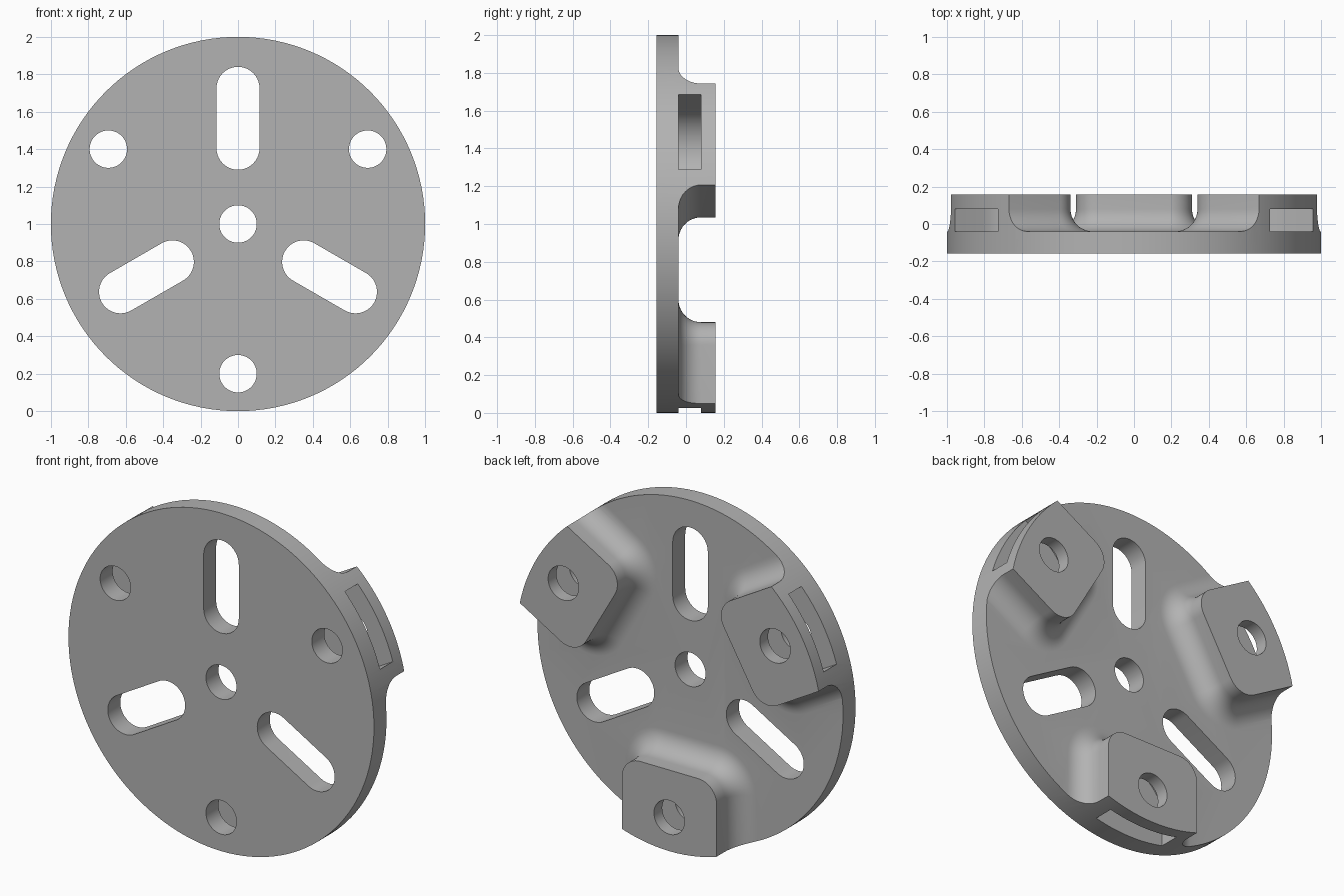
import bpy, bmesh, math
from math import pi, sin, cos

if "Cube" in bpy.data.objects:
    bpy.data.objects.remove(bpy.data.objects["Cube"], do_unlink=True)

BACK, FRONT, FLOOR, POCKET_TOP = 0.157, -0.157, -0.04, 0.08
PAD_ANGLES = [math.radians(a) for a in (30, 150, 270)]
SLOT_ANGLES = [a + pi / 3 for a in PAD_ANGLES]

grey = bpy.data.materials.new("grey")
grey.use_nodes = True
colour = (0.45, 0.45, 0.45, 1)
grey.diffuse_color = colour
grey.node_tree.nodes["Principled BSDF"].inputs["Base Color"].default_value = colour


def arc(cx, cy, radius, start, end, steps):
    return [(cx + radius * cos(start + (end - start) * i / steps),
             cy + radius * sin(start + (end - start) * i / steps))
            for i in range(steps + 1)]


def circle(cx, radius, steps=48):
    return arc(cx, 0, radius, 0, 2 * pi, steps)[:-1]


def obround(inner, outer, radius):
    return (arc(outer, 0, radius, -pi / 2, pi / 2, 20)
            + arc(inner, 0, radius, pi / 2, 1.5 * pi, 20))


def pad_outline(grow):
    """Pad footprint, open to the rim, with its two inner corners rounded."""
    half, inner, corner = 0.31 + grow, 0.52 - grow, 0.12 + grow
    cx, cy = inner + corner, half - corner
    return ([(1.2, -half), (1.2, half)]
            + arc(cx, cy, corner, pi / 2, pi, 12)
            + arc(cx, -cy, corner, pi, 1.5 * pi, 12))


def loft(name, layers, angle=0):
    """Solid through (outline, depth) layers, turned about the hub axis."""
    bm = bmesh.new()
    rings = [[bm.verts.new((r * cos(angle) - s * sin(angle), y,
                            1 + r * sin(angle) + s * cos(angle)))
              for r, s in outline] for outline, y in layers]
    for low, high in zip(rings, rings[1:]):
        for i in range(len(low)):
            j = (i + 1) % len(low)
            bm.faces.new((low[i], low[j], high[j], high[i]))
    bm.faces.new(rings[0])
    bm.faces.new(rings[-1])
    bmesh.ops.recalc_face_normals(bm, faces=bm.faces)
    mesh = bpy.data.meshes.new(name)
    bm.to_mesh(mesh)
    bm.free()
    mesh.materials.append(grey)
    obj = bpy.data.objects.new(name, mesh)
    bpy.context.collection.objects.link(obj)
    return obj


def prism(name, outline, y0, y1, angle=0):
    return loft(name, [(outline, y0), (outline, y1)], angle)


def combine(target, tool, operation):
    tool.hide_render = True
    mod = target.modifiers.new(operation.lower(), "BOOLEAN")
    mod.operation, mod.solver, mod.object = operation, "EXACT", tool
    bpy.context.view_layer.objects.active = target
    bpy.ops.object.modifier_apply(modifier=mod.name)
    bpy.data.objects.remove(tool, do_unlink=True)


# Round plate, oversized until it is trimmed
plate = prism("mounting_plate", circle(0, 1.4, 64), FRONT, FLOOR)

# Raised pads with a concave fillet at the base
fillet = POCKET_TOP - FLOOR
layers = [(pad_outline(fillet), FLOOR - 0.03)]
for i in range(11):
    a = pi / 2 * i / 10
    layers.append((pad_outline(fillet * (1 - sin(a))),
                   FLOOR + fillet * (1 - cos(a))))
layers.append((pad_outline(0), BACK))
for angle in PAD_ANGLES:
    combine(plate, loft("pad", layers, angle), "UNION")

# Trim everything to the round rim
combine(plate, prism("rim_trim", circle(0, 1.0, 128), -0.5, 0.5), "INTERSECT")

# Hub hole, long slots, bolt holes and rim pockets
combine(plate, prism("hub_cutter", circle(0, 0.1), -0.5, 0.5), "DIFFERENCE")
for angle in SLOT_ANGLES:
    combine(plate, prism("slot_cutter", obround(0.405, 0.725, 0.115),
                         -0.5, 0.5, angle), "DIFFERENCE")
for angle in PAD_ANGLES:
    combine(plate, prism("pocket_cutter", obround(0.8, 1.3, 0.23),
                         FLOOR, POCKET_TOP, angle), "DIFFERENCE")
    combine(plate, prism("bolt_cutter", circle(0.8, 0.1),
                         -0.5, 0.5, angle), "DIFFERENCE")

# Smooth curves, keep edges crisp
bpy.ops.object.select_all(action="DESELECT")
plate.select_set(True)
bpy.context.view_layer.objects.active = plate
bpy.ops.object.shade_smooth_by_angle(angle=math.radians(30))
